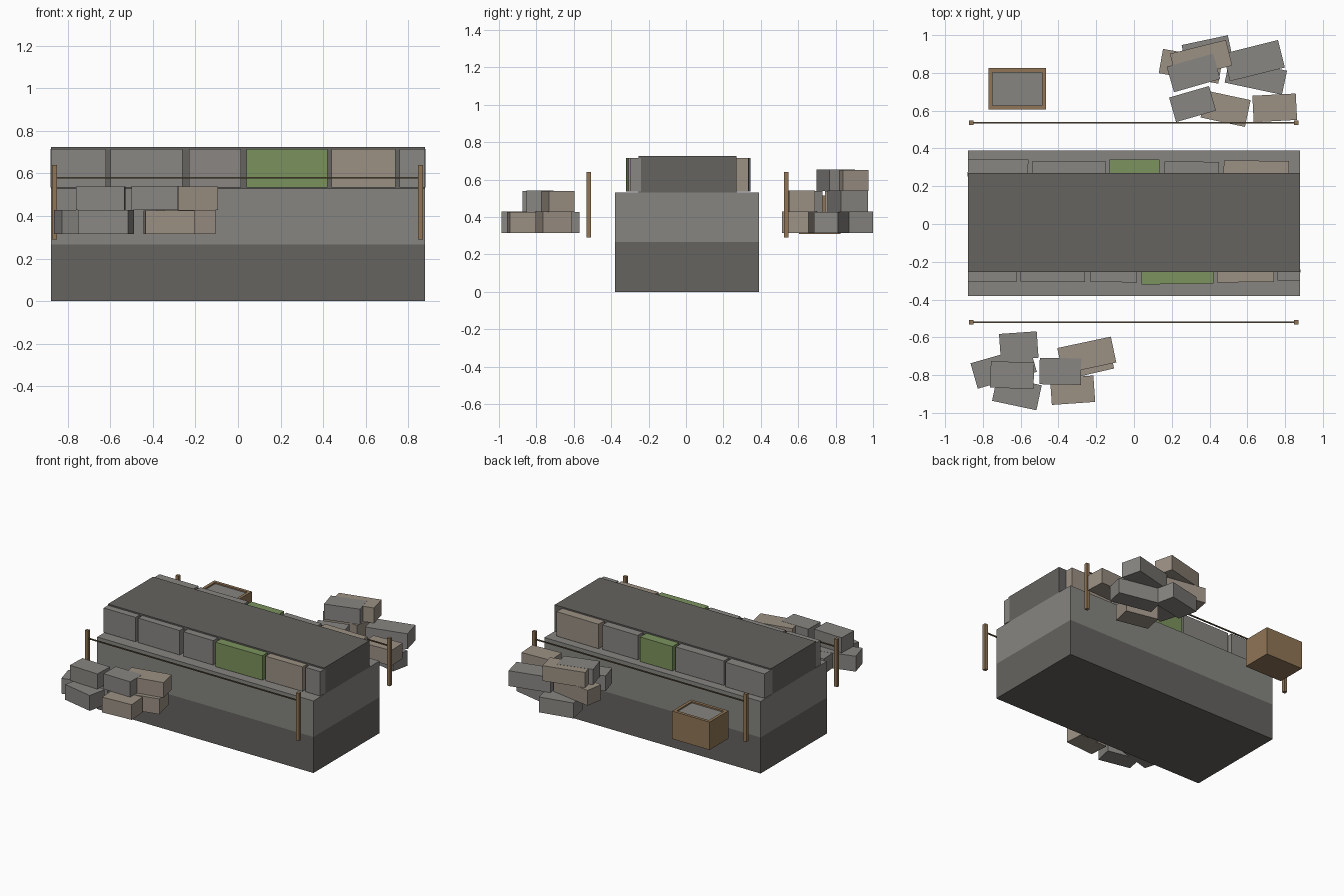
import bpy, math

def mat(name, rgb):
    m = bpy.data.materials.new(name)
    m.diffuse_color = (*rgb, 1)
    return m

DARK = mat("dark_stone", (0.13, 0.125, 0.115))
MID = mat("mid_stone", (0.24, 0.235, 0.22))
GREY = mat("grey_stone", (0.25, 0.24, 0.225))
WARM = mat("warm_stone", (0.33, 0.28, 0.23))
MOSS = mat("mossy_stone", (0.2, 0.29, 0.11))
WOOD = mat("wood", (0.28, 0.18, 0.095))
ROPE = mat("rope", (0.12, 0.09, 0.05))

def box(name, x, y, z, m, rot=0):
    """Box from (min, max) ranges, turned about its own vertical axis."""
    bpy.ops.mesh.primitive_cube_add(size=1, location=[(a + b) / 2 for a, b in (x, y, z)],
                                    rotation=(0, 0, math.radians(rot)))
    o = bpy.context.object
    o.name = name
    o.scale = [b - a for a, b in (x, y, z)]
    o.data.materials.append(m)
    return o

# Foundation courses and wall core
box("lower_foundation", (-0.88, 0.88), (-0.38, 0.39), (0, 0.265), DARK)
box("upper_foundation", (-0.88, 0.88), (-0.38, 0.39), (0.265, 0.53), MID)
box("wall_core", (-0.88, 0.88), (-0.255, 0.27), (0.53, 0.725), DARK)

# Facing stones: x start, x end, outer face, material, turn
front = [(-0.88, -0.62, 0.305, GREY, 0), (-0.60, -0.26, 0.305, GREY, -0.6),
         (-0.23, 0.015, 0.308, GREY, -0.5), (0.04, 0.42, 0.318, MOSS, 0.6),
         (0.44, 0.74, 0.308, WARM, 0.6), (0.76, 0.88, 0.30, GREY, -0.6)]
back = [(-0.88, -0.56, 0.343, GREY, -0.4), (-0.54, -0.15, 0.333, GREY, 0.3),
        (-0.13, 0.135, 0.342, MOSS, 0), (0.16, 0.45, 0.33, GREY, -0.4),
        (0.475, 0.82, 0.335, WARM, -0.6)]
for a, b, f, m, r in front:
    box("front_facing_stone", (a, b), (-f, -0.24), (0.535, 0.715), m, r)
for a, b, f, m, r in back:
    box("back_facing_stone", (a, b), (0.25, f), (0.535, 0.715), m, r)

# Guide posts and string lines
for y in (-0.52, 0.535):
    for x in (-0.862, 0.858):
        box("guide_post", (x - 0.012, x + 0.012), (y - 0.012, y + 0.012), (0.29, 0.64), WOOD)
    box("string_line", (-0.862, 0.858), (y - 0.004, y + 0.004), (0.576, 0.584), ROPE)

# Mortar box: floor, four sides and filling
X, Y, Z, t = (-0.77, -0.465), (0.605, 0.825), (0.31, 0.515), 0.022
box("mortar_box_floor", X, Y, (0.31, 0.33), WOOD)
box("mortar_box_side", (X[0], X[0] + t), Y, Z, WOOD)
box("mortar_box_side", (X[1] - t, X[1]), Y, Z, WOOD)
box("mortar_box_end", X, (Y[0], Y[0] + t), Z, WOOD)
box("mortar_box_end", X, (Y[1] - t, Y[1]), Z, WOOD)
box("mortar_fill", (X[0] + t, X[1] - t), (Y[0] + t, Y[1] - t), (0.33, 0.505), MID)

# Loose stone piles: centre x, y, layer, length, width, turn, material
piles = [(-0.69, -0.76, 0, 0.325, 0.14, 16, GREY), (-0.61, -0.645, 0, 0.20, 0.14, 4, GREY),
         (-0.62, -0.895, 0, 0.24, 0.135, -12, GREY), (-0.325, -0.88, 0, 0.23, 0.14, 4, WARM),
         (-0.245, -0.715, 0, 0.25, 0.16, 13, WARM),
         (-0.645, -0.80, 1, 0.23, 0.14, -2, GREY), (-0.39, -0.78, 1, 0.22, 0.14, -1, GREY),
         (-0.25, -0.695, 1, 0.29, 0.14, 12, WARM),
         (0.39, 0.90, 0, 0.25, 0.15, 12, GREY), (0.645, 0.78, 0, 0.31, 0.13, -12, GREY),
         (0.485, 0.61, 0, 0.24, 0.145, -12, WARM), (0.30, 0.835, 1, 0.32, 0.13, -10, WARM),
         (0.635, 0.865, 1, 0.30, 0.15, 14, GREY), (0.31, 0.635, 1, 0.22, 0.135, 16, GREY),
         (0.745, 0.615, 1, 0.23, 0.14, 3, WARM),
         (0.355, 0.87, 2, 0.305, 0.14, 14, WARM), (0.315, 0.80, 2, 0.255, 0.14, 16, GREY)]
for i, (x, y, k, l, w, r, m) in enumerate(piles):
    z = 0.315 + 0.1125 * k
    box("loose_stone", (x - l / 2, x + l / 2), (y - w / 2, y + w / 2),
        (z, z + 0.112 + 0.001 * (i % 2 == 0)), m, r)
